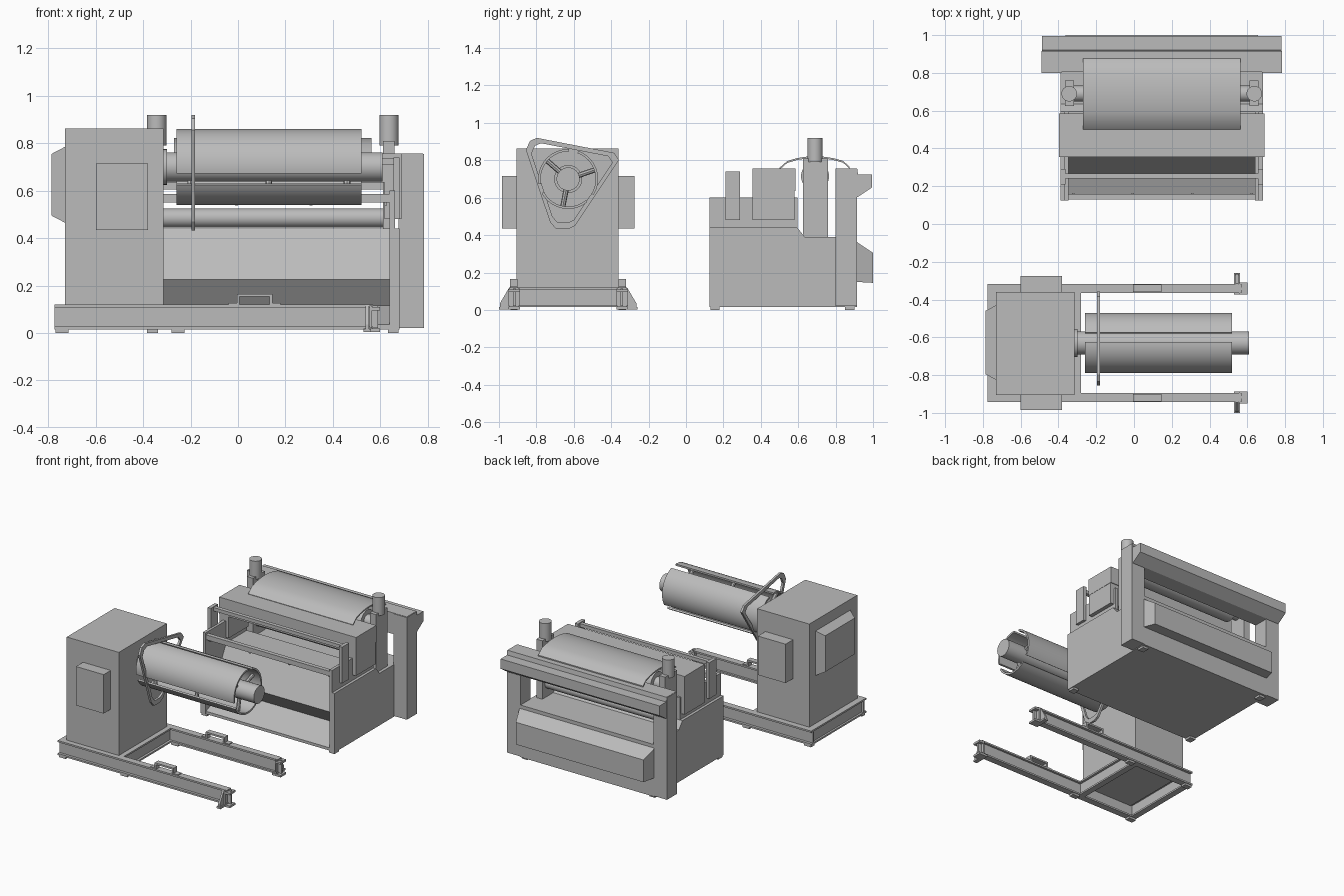
import bpy, bmesh, math
from mathutils import Vector

cube = bpy.data.objects.get("Cube")
if cube:
    bpy.data.objects.remove(cube, do_unlink=True)

grey = bpy.data.materials.new("machine_grey")
grey.use_nodes = True
grey.diffuse_color = (0.5, 0.5, 0.5, 1)
grey.node_tree.nodes["Principled BSDF"].inputs["Base Color"].default_value = (0.5, 0.5, 0.5, 1)


def finish(name, bm, smooth=False):
    bmesh.ops.recalc_face_normals(bm, faces=bm.faces)
    mesh = bpy.data.meshes.new(name)
    bm.to_mesh(mesh)
    bm.free()
    obj = bpy.data.objects.new(name, mesh)
    bpy.context.collection.objects.link(obj)
    mesh.materials.append(grey)
    if smooth:
        bpy.ops.object.select_all(action="DESELECT")
        obj.select_set(True)
        bpy.context.view_layer.objects.active = obj
        bpy.ops.object.shade_smooth_by_angle(angle=math.radians(35))
    return obj


def box(name, x, y, z):
    bm = bmesh.new()
    bmesh.ops.create_cube(bm, size=1)
    for v in bm.verts:
        v.co = [(r[0] + r[1]) / 2 + c * (r[1] - r[0]) for r, c in zip((x, y, z), v.co)]
    return finish(name, bm)


def prism(name, profile, x0, x1, smooth=False, taper=0):
    """Extrude a y-z outline along x."""
    bm = bmesh.new()
    face = bm.faces.new([bm.verts.new((x0, y, z)) for y, z in profile])
    ext = bmesh.ops.extrude_face_region(bm, geom=[face])["geom"]
    new = [e for e in ext if isinstance(e, bmesh.types.BMVert)]
    bmesh.ops.translate(bm, verts=new, vec=(x1 - x0, 0, 0))
    return finish(name, bm, smooth)


def ring(name, outer, inner, x0, x1):
    """Closed frame between two y-z outlines with equal point counts."""
    bm = bmesh.new()
    loops = [[bm.verts.new((x, y, z)) for y, z in pts]
             for x, pts in ((x0, outer), (x1, outer), (x1, inner), (x0, inner))]
    n = len(outer)
    for a in range(4):
        la, lb = loops[a], loops[(a + 1) % 4]
        for i in range(n):
            j = (i + 1) % n
            bm.faces.new((la[i], la[j], lb[j], lb[i]))
    return finish(name, bm)


def rod(name, start, end, r, sides=32):
    a, b = Vector(start), Vector(end)
    bm = bmesh.new()
    bmesh.ops.create_cone(bm, cap_ends=True, segments=sides, radius1=r, radius2=r, depth=(b - a).length)
    rot = (b - a).to_track_quat("Z", "Y")
    for v in bm.verts:
        v.co = rot @ v.co + (a + b) / 2
    return finish(name, bm, True)


def tapered(name, axis, near, far, base, inset):
    """Panel box whose outer face is smaller; base holds the ranges on the other two axes."""
    bm = bmesh.new()
    bmesh.ops.create_cube(bm, size=1)
    others = [i for i in range(3) if i != axis]
    for v in bm.verts:
        outer = v.co[axis] > 0
        v.co[axis] = far if outer else near
        for i, (lo, hi) in zip(others, base):
            s = inset if outer else 0
            v.co[i] = hi - s if v.co[i] > 0 else lo + s
    return finish(name, bm)


def arc(cy, cz, r, a0, a1, n):
    return [(cy + r * math.cos(math.radians(a0 + (a1 - a0) * i / n)),
             cz + r * math.sin(math.radians(a0 + (a1 - a0) * i / n))) for i in range(n + 1)]


# ---- Uncoiler: cabinet and panels
MID, AX = -0.63, 0.70
box("cabinet", (-0.73, -0.315), (-0.905, -0.36), (0.1, 0.862))
box("front_control_box", (-0.6, -0.38), (-0.985, -0.905), (0.435, 0.715))
box("rear_control_box", (-0.6, -0.38), (-0.36, -0.275), (0.435, 0.715))
tapered("side_hatch", 0, -0.73, -0.787, ((-0.825, -0.43), (0.465, 0.785)), 0.03)

# ---- Uncoiler: floor frame of I-beams
for side, tag in ((-1, "front"), (1, "rear")):
    def span(a, b):
        return tuple(sorted((MID + side * a, MID + side * b)))
    box(tag + "_rail_web", (-0.775, 0.59), span(0.28, 0.294), (0.02, 0.115))
    box(tag + "_rail_top_flange", (-0.775, 0.57), span(0.265, 0.313), (0.108, 0.12))
    box(tag + "_rail_bottom_flange", (-0.775, 0.57), span(0.265, 0.313), (0.015, 0.027))
    box(tag + "_rail_end_plate", (0.555, 0.565), span(0.258, 0.32), (0.02, 0.115))
    box(tag + "_rail_end_foot", (0.53, 0.6), span(0.258, 0.32), (0.003, 0.018))
    box(tag + "_rail_end_cap", (0.56, 0.6), span(0.258, 0.32), (0.095, 0.11))
    # Outrigger gusset and foot
    prism(tag + "_outrigger", [(MID + side * d, z) for d, z in
          ((0.30, 0.015), (0.365, 0.015), (0.365, 0.035), (0.315, 0.12), (0.30, 0.12))], 0.538, 0.552)
    box(tag + "_outrigger_foot", (0.53, 0.56), span(0.30, 0.37), (0.003, 0.016))
    # Lifting handle
    box(tag + "_handle_grip", (-0.005, 0.145), span(0.27, 0.31), (0.153, 0.165))
    for x in (-0.005, 0.133):
        box(tag + "_handle_leg", (x, x + 0.012), span(0.27, 0.31), (0.12, 0.155))
    for x in (-0.04, 0.145):
        box(tag + "_handle_tab", (x, x + 0.035), span(0.27, 0.31), (0.119, 0.127))
    for x in (-0.77, -0.28):
        box(tag + "_rail_foot", (x, x + 0.055), span(0.27, 0.308), (0, 0.016))
for x, tag in ((-0.775, "outer"), (-0.325, "inner")):
    box(tag + "_cross_web", (x + 0.014, x + 0.028), (-0.91, -0.35), (0.02, 0.115))
    for z in (0.015, 0.108):
        box(tag + "_cross_flange", (x, x + 0.045), (-0.91, -0.35), (z, z + 0.012))

# ---- Uncoiler: expanding mandrel
rod("mandrel_shaft", (-0.32, MID, AX), (0.61, MID, AX), 0.062)
rod("mandrel_flange", (-0.316, MID, AX), (-0.3, MID, AX), 0.075)
for k in range(3):
    start = 79 + 120 * k
    prism("mandrel_segment", arc(MID, AX, 0.16, start + 9, start + 111, 20)
          + arc(MID, AX, 0.147, start + 111, start + 9, 20), -0.26, 0.52, True)
    # Linkage between shaft and segment
    a = math.radians(start + 60)
    d = Vector((0, math.cos(a), math.sin(a)))
    for x in (-0.2, 0.13, 0.46):
        c = Vector((x, MID, AX))
        rod("mandrel_link", c + d * 0.05, c + d * 0.15, 0.014, 8)
corners = [(-0.856, 0.856), (-0.834, 0.904), (-0.797, 0.92), (-0.385, 0.84), (-0.358, 0.802),
           (-0.594, 0.45), (-0.63, 0.432), (-0.695, 0.433), (-0.727, 0.47)]
inner = [(MID + (y - MID) * 0.87, AX + (z - AX) * 0.87) for y, z in corners]
ring("coil_guard_frame", corners, inner, -0.197, -0.181)

# ---- Straightener: body between side plates
CX = 0.147
prism("lower_body", [(0.13, 0.015), (0.13, 0.035), (0.33, 0.115), (0.25, 0.225), (0.36, 0.44),
      (0.595, 0.44), (0.635, 0.39), (0.915, 0.39), (0.915, 0.015)], CX - 0.5, CX + 0.5)
for s, tag in ((-1, "right"), (1, "left")):
    def across(a, b):
        return tuple(sorted((CX + s * a, CX + s * b)))
    lower = [(0.125, 0.015), (0.125, 0.44), (0.595, 0.44), (0.635, 0.39), (0.915, 0.39), (0.915, 0.015)]
    prism(tag + "_side_plate", lower, *across(0.493, 0.535))
    box(tag + "_upper_plate", across(0.493, 0.515), (0.125, 0.595), (0.44, 0.6))
    box(tag + "_guide_post", across(0.51, 0.535), (0.21, 0.29), (0.48, 0.74))
    box(tag + "_bearing_block", across(0.47, 0.543), (0.355, 0.58), (0.48, 0.635))
    box(tag + "_roller_post", across(0.465, 0.513), (0.625, 0.76), (0.385, 0.81))
    rod(tag + "_lift_cylinder", (CX + s * 0.49, 0.69, 0.79), (CX + s * 0.49, 0.69, 0.92), 0.041)
    box(tag + "_rear_column", across(0.53, 0.637), (0.8, 0.915), (0.02, 0.755))
    for y in (0.13, 0.85):
        box(tag + "_body_foot", across(0.485, 0.53), (y, y + 0.05), (0, 0.016))

# ---- Straightener: beams, bars and rollers
box("head_beam", (CX - 0.545, CX + 0.545), (0.355, 0.585), (0.635, 0.757))
box("front_bar", (CX - 0.5, CX + 0.5), (0.13, 0.16), (0.55, 0.585))
box("upper_guide_bar", (CX - 0.53, CX + 0.53), (0.24, 0.268), (0.71, 0.735))
for i in range(4):
    x = CX - 0.475 + i * 0.315
    box("bar_clip", (x, x + 0.012), (0.14, 0.165), (0.538, 0.552))
rod("lower_roller", (CX - 0.48, 0.69, 0.485), (CX + 0.48, 0.69, 0.485), 0.04)
rod("upper_roller", (CX - 0.4, 0.69, 0.715), (CX + 0.4, 0.69, 0.715), 0.075)
rod("upper_roller_shaft", (CX - 0.5, 0.69, 0.715), (CX + 0.5, 0.69, 0.715), 0.042)

# Curved cover sheet over the rollers
cover = [(0.5, 0.76), (0.54, 0.795), (0.59, 0.811), (0.64, 0.819), (0.69, 0.822),
         (0.74, 0.819), (0.79, 0.811), (0.84, 0.797), (0.875, 0.765)]
prism("roller_cover", cover + [(y, z - 0.01) for y, z in reversed(cover)], CX - 0.417, CX + 0.417, True)

# Rear top beam with sloped nose, and the lower rear hood
prism("rear_top_beam", [(0.805, 0.605), (0.805, 0.757), (0.915, 0.757), (0.92, 0.725), (0.995, 0.725),
      (0.995, 0.655), (0.92, 0.605)], CX - 0.633, CX + 0.633)
hood = prism("rear_hood", [(0.91, 0.15), (0.91, 0.37), (0.925, 0.355), (1.0, 0.305), (1.0, 0.145)],
             CX - 0.535, CX + 0.535)
for v in hood.data.vertices:
    if v.co.y > 0.95:
        v.co.x = CX + (v.co.x - CX) * 0.95
